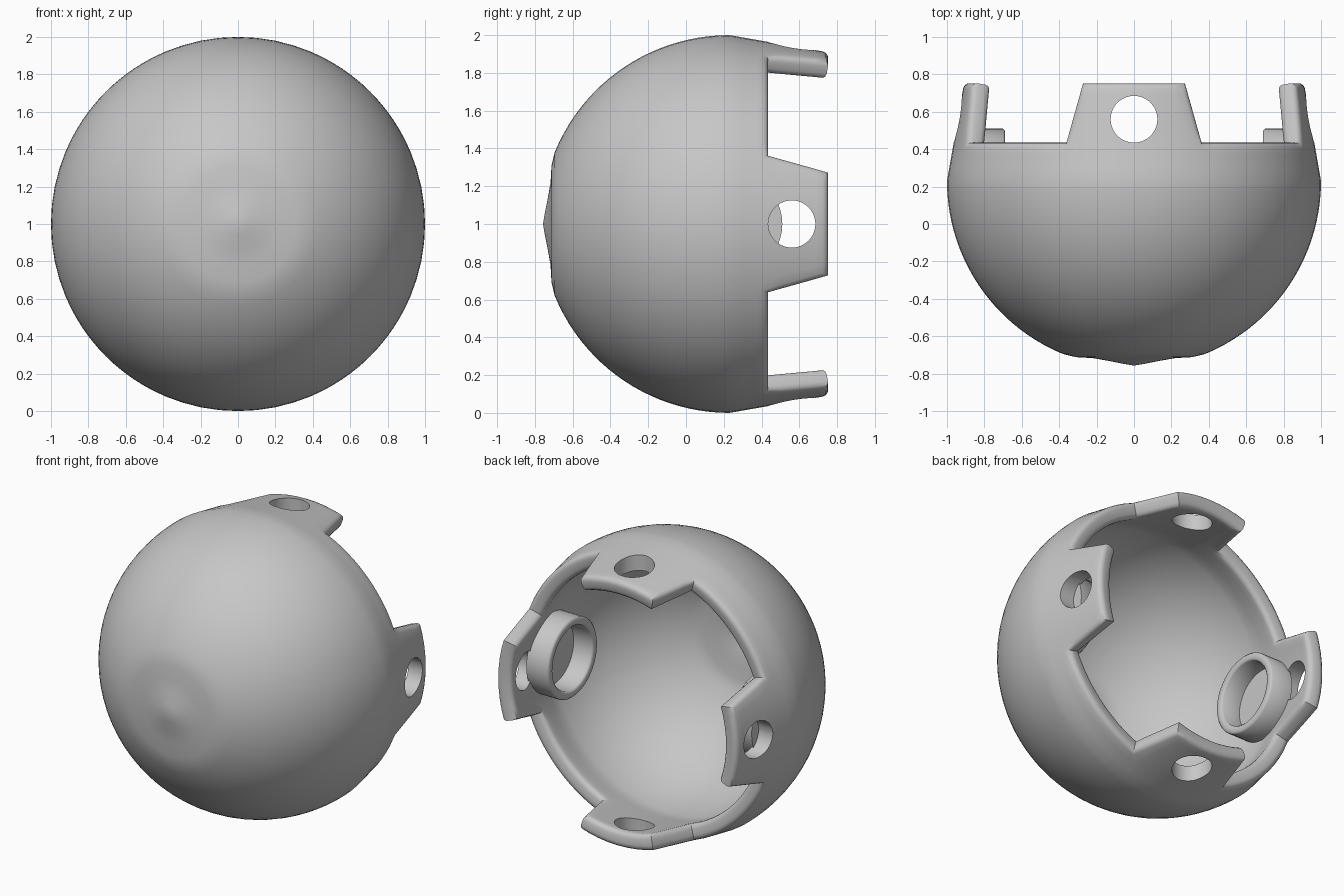
import bpy, bmesh, math
from mathutils import Vector, Matrix

if "Cube" in bpy.data.objects:
    bpy.data.objects.remove(bpy.data.objects["Cube"])

CY, CZ = 0.23, 1.0            # sphere centre
THICK = 0.105
RIM, TIP = 0.44, 0.757        # y of rim and of tab ends
TAB_COLS, GAP_COLS = 8, 12
PER = TAB_COLS + GAP_COLS

grey = bpy.data.materials.new("plain grey")
grey.diffuse_color = (0.57, 0.57, 0.57, 1)
grey.use_nodes = True
grey.node_tree.nodes["Principled BSDF"].inputs["Base Color"].default_value = grey.diffuse_color


def make(name, bm):
    me = bpy.data.meshes.new(name)
    bm.to_mesh(me)
    bm.free()
    me.materials.append(grey)
    ob = bpy.data.objects.new(name, me)
    bpy.context.collection.objects.link(ob)
    return ob


def activate(ob):
    bpy.ops.object.select_all(action='DESELECT')
    ob.select_set(True)
    bpy.context.view_layer.objects.active = ob


def smooth(ob, deg=35):
    activate(ob)
    bpy.ops.object.shade_smooth_by_angle(angle=math.radians(deg))


def tab_radius(y):
    return 1.0 - 0.175 * (y - CY)


def tab_angle(y):
    half = 0.37 - 0.09 * (y - RIM) / (TIP - RIM)
    return math.asin(half / tab_radius(y))


def point(r, y, a):
    return (r * math.cos(a), y, CZ + r * math.sin(a))


# Shell surface: profile turned around y, with a flat nose and a small point
profile = [(0.06, -0.747), (0.14, -0.731), (0.22, -0.717), (0.31, -0.712)]
start = math.asin(0.38)
for i in range(23):
    t = start + (math.pi / 2 - start) * i / 22
    profile.append((math.sin(t), CY - math.cos(t)))
profile += [(tab_radius(y), y) for y in (0.30, 0.37, RIM)]

a0 = tab_angle(RIM)
angles = []
for q in range(4):
    mid = q * math.pi / 2
    angles += [mid - a0 + 2 * a0 * i / TAB_COLS for i in range(TAB_COLS)]
    angles += [mid + a0 + (math.pi / 2 - 2 * a0) * i / GAP_COLS for i in range(GAP_COLS)]
N = len(angles)

bm = bmesh.new()
pole = bm.verts.new((0, -0.757, CZ))
rows = [[bm.verts.new(point(r, y, a)) for a in angles] for r, y in profile]
for j in range(N):
    k = (j + 1) % N
    bm.faces.new((pole, rows[0][j], rows[0][k]))
    for lo, hi in zip(rows, rows[1:]):
        bm.faces.new((lo[j], hi[j], hi[k], lo[k]))

# Four tapered tabs continuing from the rim
for q in range(4):
    lo = [rows[-1][(q * PER + i) % N] for i in range(TAB_COLS + 1)]
    for s in range(1, 6):
        y = RIM + (TIP - RIM) * s / 5
        w = tab_angle(y)
        hi = [bm.verts.new(point(tab_radius(y), y, q * math.pi / 2 - w + 2 * w * i / TAB_COLS))
              for i in range(TAB_COLS + 1)]
        for i in range(TAB_COLS):
            bm.faces.new((lo[i], hi[i], hi[i + 1], lo[i + 1]))
        lo = hi
bmesh.ops.recalc_face_normals(bm, faces=bm.faces[:])
bm.faces.ensure_lookup_table()
f = bm.faces[5]
if f.normal.dot(f.calc_center_median() - Vector((0, CY, CZ))) < 0:
    bmesh.ops.reverse_faces(bm, faces=bm.faces[:])
shell = make("shell", bm)

# Wall thickness
activate(shell)
m = shell.modifiers.new("wall", 'SOLIDIFY')
m.thickness = THICK
m.offset = -1
bpy.ops.object.modifier_apply(modifier=m.name)

# Round the rim along its length, leaving the tab corners crisp
bm = bmesh.new()
bm.from_mesh(shell.data)


def axis_dist(v):
    return math.hypot(v.co.x, v.co.z - CZ)


edges = [e for e in bm.edges
         if e.is_manifold and e.calc_face_angle() > 0.9
         and abs(axis_dist(e.verts[0]) - axis_dist(e.verts[1])) < 0.04]
bmesh.ops.bevel(bm, geom=edges, offset=0.032, segments=3, profile=0.5,
                affect='EDGES', clamp_overlap=True)
bm.to_mesh(shell.data)
bm.free()

# Round holes through opposite tabs
for axis, ang in (('Y', math.pi / 2), ('X', 0)):
    bm = bmesh.new()
    rot = Matrix.Rotation(ang, 4, axis)
    bmesh.ops.create_cone(bm, cap_ends=True, segments=40, radius1=0.125, radius2=0.125,
                          depth=2.6, matrix=Matrix.Translation((0, 0.56, CZ)) @ rot)
    cutter = make("hole_cutter", bm)
    cutter.hide_render = True
    activate(shell)
    m = shell.modifiers.new("hole", 'BOOLEAN')
    m.operation = 'DIFFERENCE'
    m.solver = 'EXACT'
    m.object = cutter
    bpy.ops.object.modifier_apply(modifier=m.name)
    bpy.data.objects.remove(cutter)
smooth(shell)

# Socket rings with a closed floor on the inner side walls
section = [(0.215, 0.835), (0.215, 0.70), (0.225, 0.69), (0.26, 0.69), (0.27, 0.70), (0.27, 0.855)]
SEG = 40
for side, name in ((1, "right_socket_ring"), (-1, "left_socket_ring")):
    bm = bmesh.new()
    loops = [[bm.verts.new((side * x, 0.24 + r * math.cos(2 * math.pi * i / SEG),
                            CZ + r * math.sin(2 * math.pi * i / SEG))) for i in range(SEG)]
             for r, x in section]
    for lo, hi in zip(loops, loops[1:]):
        for i in range(SEG):
            k = (i + 1) % SEG
            bm.faces.new((lo[i], hi[i], hi[k], lo[k]))
    bm.faces.new(loops[0])
    bm.faces.new(loops[-1])
    bmesh.ops.recalc_face_normals(bm, faces=bm.faces[:])
    smooth(make(name, bm), 50)
